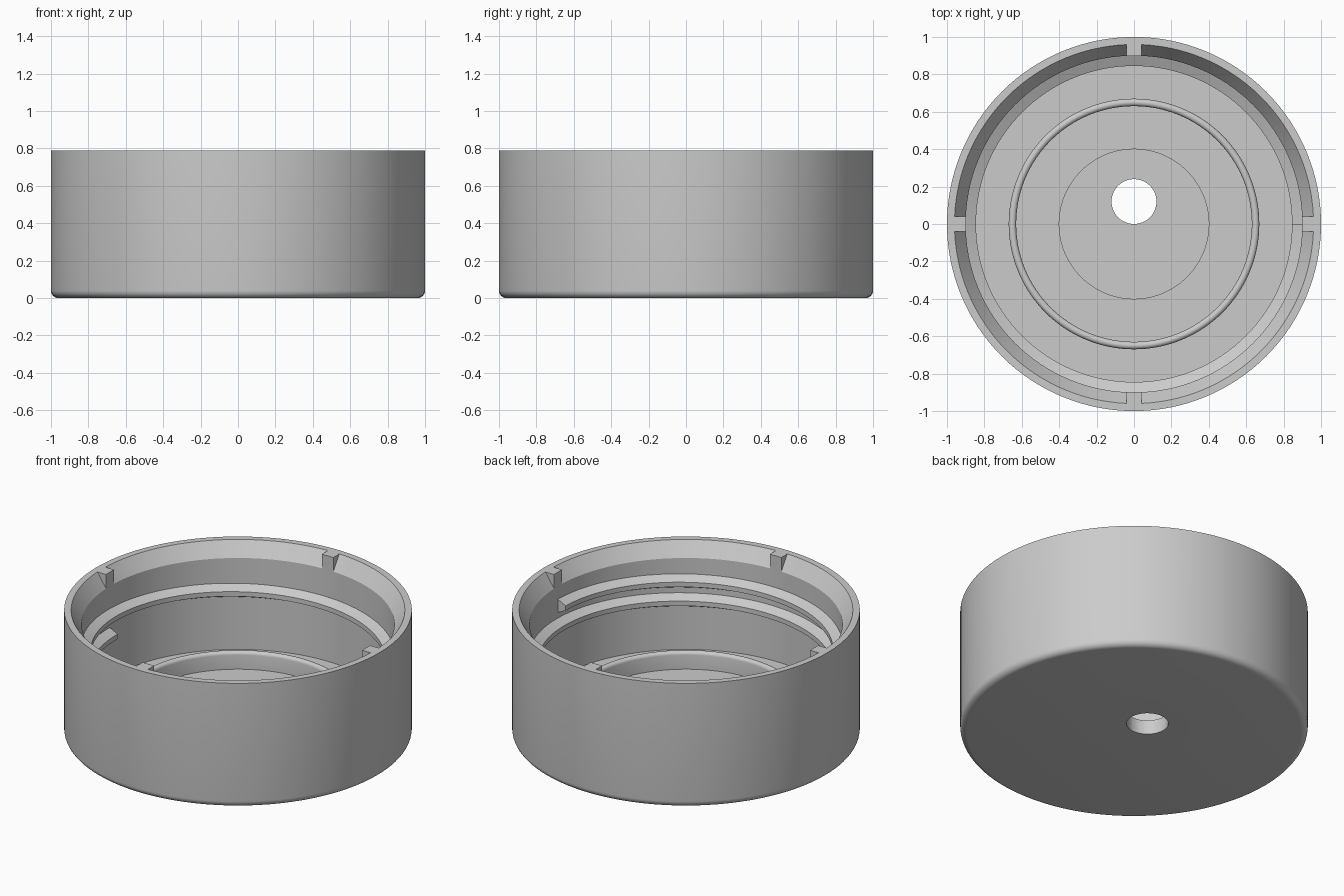
import bpy, bmesh, math
from mathutils import Matrix

if "Cube" in bpy.data.objects:
    bpy.data.objects.remove(bpy.data.objects["Cube"])

grey = bpy.data.materials.new("plain grey")
grey.diffuse_color = (0.6, 0.6, 0.6, 1)
grey.use_nodes = True
grey.node_tree.nodes["Principled BSDF"].inputs["Base Color"].default_value = grey.diffuse_color
SEG = 128


def finish(bm, name, smooth=True):
    bmesh.ops.recalc_face_normals(bm, faces=bm.faces[:])
    mesh = bpy.data.meshes.new(name)
    bm.to_mesh(mesh)
    bm.free()
    ob = bpy.data.objects.new(name, mesh)
    bpy.context.collection.objects.link(ob)
    mesh.materials.append(grey)
    bpy.ops.object.select_all(action='DESELECT')
    ob.select_set(True)
    bpy.context.view_layer.objects.active = ob
    if smooth:
        bpy.ops.object.shade_smooth_by_angle(angle=math.radians(28))
    return ob


def lathe(name, profile):
    """Revolve a profile of (radius, height) points that starts and ends on the axis."""
    bm = bmesh.new()
    verts = [bm.verts.new((r, 0, z)) for r, z in profile]
    edges = [bm.edges.new(pair) for pair in zip(verts, verts[1:])]
    bmesh.ops.spin(bm, geom=verts + edges, cent=(0, 0, 0), axis=(0, 0, 1),
                   angle=2 * math.tau / 2, steps=SEG, use_merge=True)
    bmesh.ops.remove_doubles(bm, verts=bm.verts[:], dist=1e-5)
    return finish(bm, name)


def arc(cx, cz, radius, a0, a1, n):
    return [(cx + radius * math.cos(math.radians(a0 + (a1 - a0) * i / n)),
             cz + radius * math.sin(math.radians(a0 + (a1 - a0) * i / n)))
            for i in range(n + 1)]


# Cap shell: rounded bottom edge, chamfered mouth, rounded seal ring, shallow centre recess
TOP, WALL, FLOOR, RECESS = 0.79, 0.90, 0.12, 0.09
profile = [(0, 0)]
profile += arc(0.96, 0.04, 0.04, -90, 0, 6)
profile += [(1.0, TOP), (0.96, TOP), (WALL, 0.70), (WALL, FLOOR), (0.67, FLOOR)]
profile += arc(0.65, 0.21, 0.02, 0, 180, 8)
profile += [(0.63, FLOOR), (0.40, FLOOR), (0.40, RECESS), (0, RECESS)]
cap = lathe("cap_shell", profile)

# Off-centre hole through the floor
bm = bmesh.new()
bmesh.ops.create_cone(bm, cap_ends=True, segments=48, radius1=0.12, radius2=0.12,
                      depth=0.5, matrix=Matrix.Translation((0, 0.12, 0.05)))
cutter = finish(bm, "hole_cutter", False)
cutter.hide_render = True
mod = cap.modifiers.new("hole", 'BOOLEAN')
mod.operation, mod.solver, mod.object = 'DIFFERENCE', 'EXACT', cutter
bpy.context.view_layer.objects.active = cap
bpy.ops.object.modifier_apply(modifier=mod.name)
bpy.data.objects.remove(cutter)
bpy.ops.object.select_all(action='DESELECT')
cap.select_set(True)
bpy.context.view_layer.objects.active = cap
bpy.ops.object.shade_smooth_by_angle(angle=math.radians(28))

# Internal screw thread: one and a half turns with flat ends
bm = bmesh.new()
section = [(0.905, 0.045), (0.845, 0.015), (0.845, -0.015), (0.905, -0.045)]
steps, start, sweep, pitch, z0 = 192, math.pi, 3 * math.pi, 0.12, 0.395
rings = []
for i in range(steps + 1):
    a = sweep * i / steps
    z = z0 + pitch * a / math.tau
    rings.append([bm.verts.new((r * math.cos(start + a), r * math.sin(start + a), z + h))
                  for r, h in section])
for a, b in zip(rings, rings[1:]):
    for k in range(4):
        n = (k + 1) % 4
        bm.faces.new((a[k], a[n], b[n], b[k]))
bm.faces.new(rings[0])
bm.faces.new(rings[-1])
finish(bm, "screw_thread")

# Four wedge lugs filling the mouth chamfer
for i in range(4):
    bm = bmesh.new()
    ends = [[bm.verts.new((r, y, z)) for r, z in ((0.899, TOP), (0.965, TOP), (0.899, 0.69))]
            for y in (-0.04, 0.04)]
    for k in range(3):
        n = (k + 1) % 3
        bm.faces.new((ends[0][k], ends[0][n], ends[1][n], ends[1][k]))
    bm.faces.new(ends[0])
    bm.faces.new(ends[1])
    bm.transform(Matrix.Rotation(i * math.pi / 2, 4, 'Z'))
    finish(bm, f"rim_lug_{i + 1}", False)
